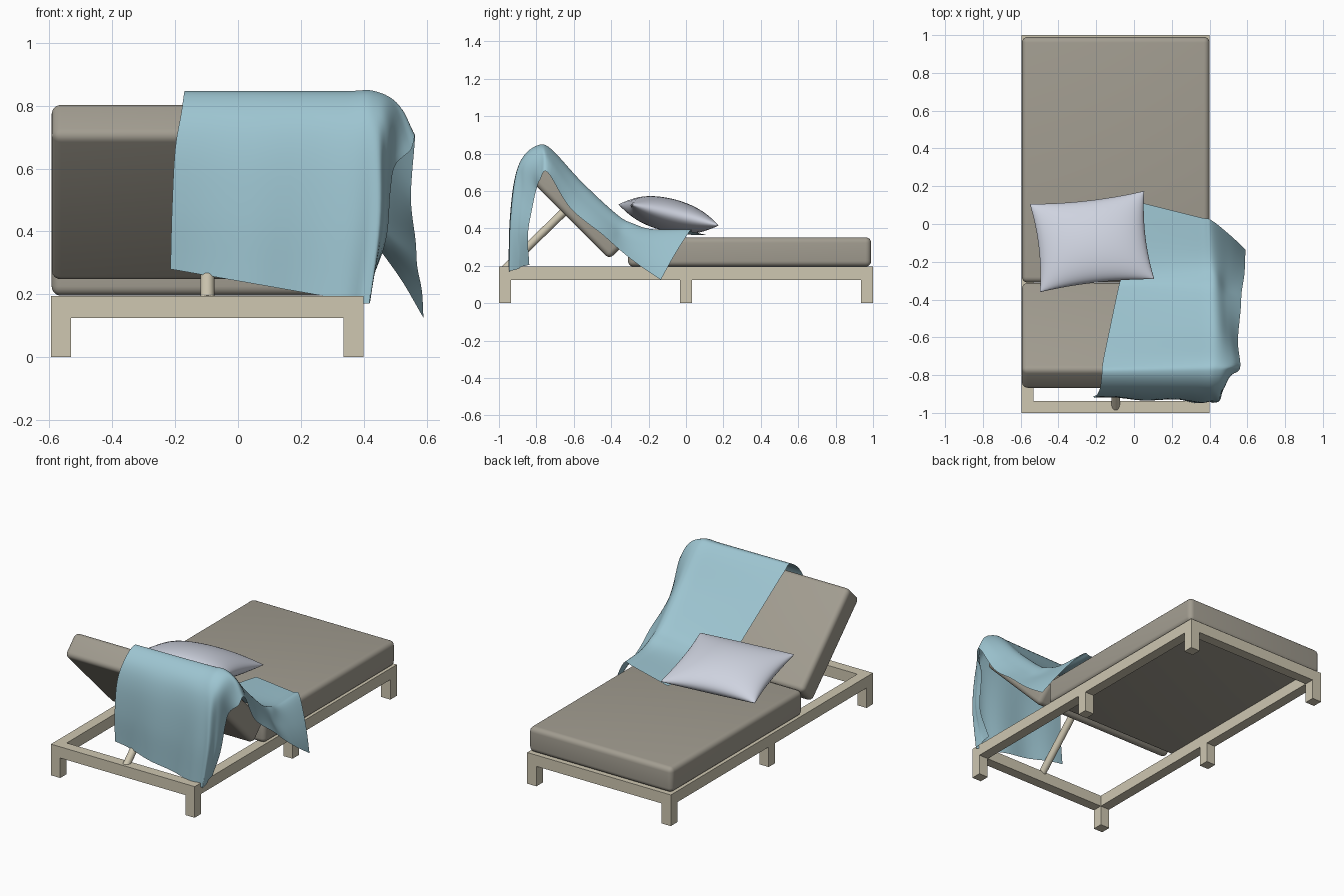
import bpy, bmesh, math
from mathutils import Vector, Matrix

if "Cube" in bpy.data.objects:
    bpy.data.objects.remove(bpy.data.objects["Cube"])


def material(name, rgb):
    m = bpy.data.materials.new(name)
    m.diffuse_color = (*rgb, 1)
    m.use_nodes = True
    m.node_tree.nodes["Principled BSDF"].inputs["Base Color"].default_value = m.diffuse_color
    return m


WOOD = material("pale wood", (0.62, 0.57, 0.44))
FABRIC = material("taupe fabric", (0.36, 0.335, 0.28))
BLUE = material("light blue cloth", (0.34, 0.56, 0.64))
WHITE = material("cool white cotton", (0.62, 0.65, 0.74))


def add_object(name, bm, mat, smooth=None):
    me = bpy.data.meshes.new(name)
    bm.to_mesh(me)
    bm.free()
    me.materials.append(mat)
    ob = bpy.data.objects.new(name, me)
    bpy.context.collection.objects.link(ob)
    if smooth:
        bpy.ops.object.select_all(action='DESELECT')
        ob.select_set(True)
        bpy.context.view_layer.objects.active = ob
        bpy.ops.object.shade_smooth_by_angle(angle=math.radians(smooth))
    return ob


def box(bm, lo, hi):
    lo, hi = Vector(lo), Vector(hi)
    size = hi - lo
    bmesh.ops.create_cube(bm, size=1, matrix=Matrix.Translation((lo + hi) / 2)
                          @ Matrix.Diagonal((*size, 1)))


# Wooden frame: four rails
X0, X1, W, RAIL, TOP = -0.595, 0.4, 0.064, 0.125, 0.195
bm = bmesh.new()
for x in (X0, X1 - W):
    box(bm, (x, -1, RAIL), (x + W, 1, TOP))
for y in (-1, 1 - W):
    box(bm, (X0 + W, y, RAIL), (X1 - W, y + W, TOP))
add_object("frame_rails", bm, WOOD)

# Six short legs
bm = bmesh.new()
for x in (X0, X1 - W):
    for y in (-1, -W / 2, 1 - W):
        box(bm, (x, y, 0), (x + W, y + W, RAIL))
add_object("legs", bm, WOOD)


# Mattress pads with rounded edges
def pad(name, length, thick, centre, tilt):
    bm = bmesh.new()
    box(bm, (X0 + 0.002, -length / 2, -thick / 2), (X1, length / 2, thick / 2))
    bmesh.ops.bevel(bm, geom=bm.edges[:], offset=0.03, segments=5, profile=0.5,
                    affect='EDGES')
    ob = add_object(name, bm, FABRIC, 40)
    ob.location = (0, *centre)
    ob.rotation_euler.x = tilt
    return ob


pad("seat_mattress", 1.30, 0.157, (0.34, 0.274), 0)
pad("back_mattress", 0.665, 0.155, (-0.59, 0.525), math.radians(-45))

# Round prop holding up the backrest
a, b = Vector((-0.097, -0.97, 0.18)), Vector((-0.097, -0.62, 0.52))
bm = bmesh.new()
bmesh.ops.create_cone(bm, cap_ends=True, segments=20, radius1=0.022, radius2=0.022,
                      depth=(b - a).length,
                      matrix=Matrix.Translation((a + b) / 2)
                      @ (b - a).to_track_quat('Z', 'Y').to_matrix().to_4x4())
add_object("back_prop", bm, WOOD, 40)

# Pillow: two bulging sheets with pulled-in sides and pointed corners
N = 28
bm = bmesh.new()
for side in (1, -1):
    rows = []
    for j in range(N + 1):
        v = math.sin((2 * j / N - 1) * math.pi / 2)
        row = []
        for i in range(N + 1):
            u = math.sin((2 * i / N - 1) * math.pi / 2)
            x = 0.305 * u * (1 - 0.07 * (1 - v * v))
            y = 0.242 * v * (1 - 0.08 * (1 - u * u))
            z = side * 0.088 * (max(0, (1 - u * u) * (1 - v * v))) ** 0.48
            row.append(bm.verts.new((x, y, z)))
        rows.append(row)
    for j in range(N):
        for i in range(N):
            f = [rows[j][i], rows[j][i + 1], rows[j + 1][i + 1], rows[j + 1][i]]
            bm.faces.new(f if side > 0 else f[::-1])
bmesh.ops.remove_doubles(bm, verts=bm.verts[:], dist=0.0005)
pillow = add_object("pillow", bm, WHITE, 80)
pillow.matrix_world = (Matrix.Translation((-0.222, -0.093, 0.472))
                       @ Matrix.Rotation(math.radians(6.5), 4, 'Z')
                       @ Matrix.Rotation(math.radians(-13.5), 4, 'X'))

# Throw blanket: each row runs left edge, pad edge, hanging flap, flap hem
ROWS = [
    ((0.05, 0.11, 0.365), (0.41, 0.02, 0.385), (0.51, -0.06, 0.26), (0.59, -0.135, 0.125)),
    ((-0.02, -0.15, 0.37), (0.42, -0.18, 0.39), (0.50, -0.22, 0.31), (0.585, -0.26, 0.21)),
    ((-0.07, -0.29, 0.39), (0.43, -0.28, 0.42), (0.49, -0.33, 0.36), (0.57, -0.36, 0.29)),
    ((-0.09, -0.37, 0.45), (0.43, -0.37, 0.47), (0.49, -0.40, 0.42), (0.565, -0.45, 0.37)),
    ((-0.13, -0.56, 0.64), (0.44, -0.56, 0.645), (0.50, -0.58, 0.58), (0.55, -0.62, 0.51)),
    ((-0.165, -0.73, 0.81), (0.44, -0.72, 0.82), (0.52, -0.73, 0.77), (0.563, -0.74, 0.70)),
    ((-0.17, -0.79, 0.845), (0.43, -0.79, 0.842), (0.50, -0.78, 0.80), (0.55, -0.78, 0.66)),
    ((-0.18, -0.87, 0.78), (0.43, -0.87, 0.78), (0.48, -0.86, 0.73), (0.50, -0.80, 0.61)),
    ((-0.20, -0.91, 0.66), (0.44, -0.915, 0.66), (0.47, -0.88, 0.60), (0.485, -0.82, 0.53)),
    ((-0.21, -0.92, 0.47), (0.44, -0.94, 0.43), (0.462, -0.90, 0.40), (0.47, -0.85, 0.37)),
    ((-0.215, -0.91, 0.28), (0.412, -0.945, 0.17), (0.415, -0.90, 0.185), (0.41, -0.845, 0.205)),
]


def smooth_path(points, steps):
    """Catmull-Rom curve through the points."""
    p = [Vector(q) for q in points]
    p = [2 * p[0] - p[1]] + p + [2 * p[-1] - p[-2]]
    out = []
    for k in range(1, len(p) - 2):
        for s in range(steps):
            t = s / steps
            out.append(0.5 * (2 * p[k] + (p[k + 1] - p[k - 1]) * t
                              + (2 * p[k - 1] - 5 * p[k] + 4 * p[k + 1] - p[k + 2]) * t ** 2
                              + (3 * p[k] - p[k - 1] - 3 * p[k + 1] + p[k + 2]) * t ** 3))
    return out + [p[-2]]


lines = []
for left, edge, flap, hem in ROWS:
    l, e = Vector(left), Vector(edge)
    lines.append(smooth_path([l, l.lerp(e, 0.45), l.lerp(e, 0.85), e, flap, hem], 7))
columns = [smooth_path(c, 6) for c in zip(*lines)]
bm = bmesh.new()
grid = []
for i, col in enumerate(columns):
    line = []
    for j, co in enumerate(col):
        t = j / (len(col) - 1)
        # soft folds growing towards the hanging front
        co = co + Vector((0, 0.008 * max(0, t - 0.7) / 0.3 * math.sin(i * 0.75), 0))
        line.append(bm.verts.new(co))
    grid.append(line)
for i in range(len(grid) - 1):
    for j in range(len(grid[0]) - 1):
        bm.faces.new((grid[i][j], grid[i][j + 1], grid[i + 1][j + 1], grid[i + 1][j]))
bmesh.ops.recalc_face_normals(bm, faces=bm.faces[:])
bm.normal_update()
if sum(f.normal.z * f.calc_area() for f in bm.faces) < 0:
    bmesh.ops.reverse_faces(bm, faces=bm.faces[:])
add_object("throw_blanket", bm, BLUE, 60)
